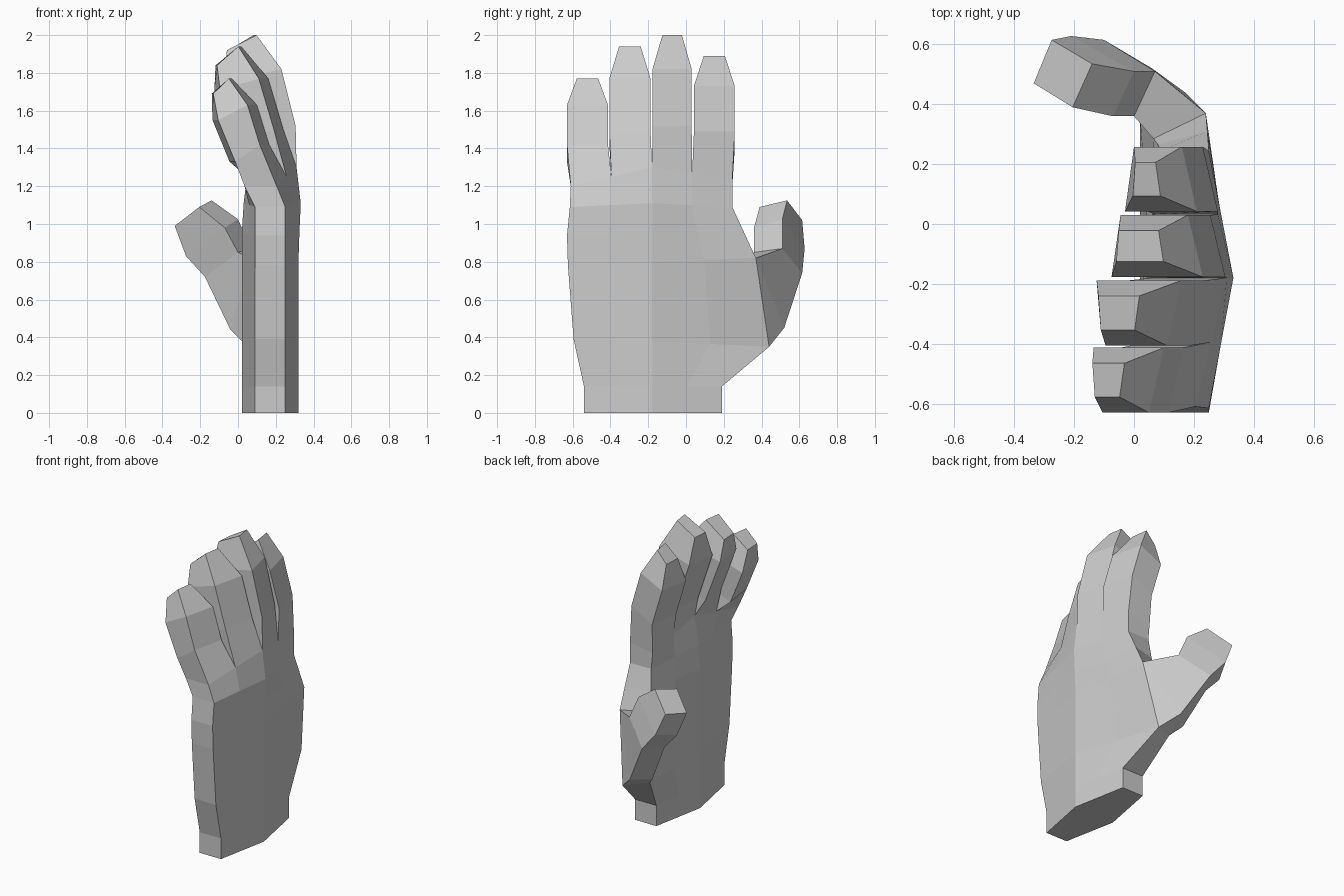
import bpy, bmesh
from mathutils import Vector

bm = bmesh.new()


def loft(sections, cap_start=False, cap_end=False, skip=()):
    """Skin a list of closed sections that have equal point counts."""
    loops = [[bm.verts.new(p) for p in s] for s in sections]
    n = len(loops[0])
    for i, (a, b) in enumerate(zip(loops, loops[1:])):
        for k in range(n):
            if (i, k) not in skip:
                j = (k + 1) % n
                bm.faces.new((a[k], a[j], b[j], b[k]))
    if cap_start:
        bm.faces.new(loops[0][::-1])
    if cap_end:
        bm.faces.new(loops[-1])


def palm_ring(left, mid, right_back, right_palm):
    """left = y, z, back x, palm x; mid = z, back x, palm x; right corners = x, y, z."""
    y, z, lb, lp = left
    mz, mb, mp = mid
    pts = [Vector(p) for p in ((lb, y, z), (mb, -0.18, mz), right_back,
                               right_palm, (mp, -0.18, mz), (lp, y, z))]
    a, b, c, d, e, f = pts
    return [a, (a + b) / 2, b, (b + c) / 2, c, d, (d + e) / 2, e, (e + f) / 2, f]


# Palm and wrist: ridged slab, with an opening on the side for the thumb
rings = [
    palm_ring((-0.54, 0, 0.25, 0.09), (0, 0.32, 0.02), (0.25, 0.19, 0), (0.09, 0.19, 0)),
    palm_ring((-0.54, 0.14, 0.25, 0.09), (0.14, 0.32, 0.02), (0.25, 0.19, 0.14), (0.09, 0.19, 0.14)),
    palm_ring((-0.595, 0.39, 0.25, 0.09), (0.38, 0.32, 0.02), (0.17, 0.44, 0.35), (0.02, 0.36, 0.38)),
    palm_ring((-0.625, 0.78, 0.25, 0.09), (0.80, 0.32, 0.02), (0.24, 0.37, 0.82), (0.065, 0.285, 0.82)),
    palm_ring((-0.63, 0.94, 0.25, 0.09), (0.95, 0.325, 0.02), (0.245, 0.31, 0.95), (0.08, 0.265, 0.95)),
    palm_ring((-0.615, 1.09, 0.25, 0.09), (1.11, 0.332, 0.03), (0.25, 0.245, 1.09), (0.09, 0.245, 1.09)),
    palm_ring((-0.61, 1.20, 0.205, 0.035), (1.30, 0.31, 0.06), (0.25, 0.245, 1.23), (0.08, 0.245, 1.20)),
]
loft(rings, cap_start=True, skip={(2, 4)})

# Fingers: y limits, thicker side, then (back x, z, palm x, z) for middle, upper joint and tip
fingers = [
    (-0.63, -0.413, 1, [(0.14, 1.42, -0.03, 1.33), (0.075, 1.63, -0.12, 1.55), (-0.04, 1.77, -0.135, 1.69)]),
    (-0.406, -0.188, 1, [(0.215, 1.50, 0.00, 1.42), (0.135, 1.77, -0.11, 1.71), (0.01, 1.94, -0.115, 1.84)]),
    (-0.177, 0.03, -1, [(0.28, 1.52, 0.05, 1.42), (0.205, 1.82, -0.06, 1.75), (0.09, 2.0, -0.055, 1.92)]),
    (0.042, 0.258, -1, [(0.255, 1.49, 0.06, 1.40), (0.185, 1.73, -0.015, 1.65), (0.08, 1.89, 0.0, 1.81)]),
]
top = rings[-1]
for i, (y0, y1, side, joints) in enumerate(fingers):
    sections = [[top[i], top[i + 1], top[8 - i], top[9 - i]]]
    for k, (bx, bz, px, pz) in enumerate(joints):
        inset = 0.052 if k == 2 else 0.0
        db, dp = (0.008, 0.004) if k == 2 else (0.025, 0.015)
        a, b = y0 + inset, y1 - inset
        sections.append([(bx - side * db, a, bz), (bx + side * db, b, bz),
                         (px - side * dp, b, pz), (px + side * dp, a, pz)])
    loft(sections, cap_end=True)

# Thumb: grows out of the side opening; corners run low palm, high palm, high back, low back
low_back, low_palm = rings[2][4:6]
high_back, high_palm = rings[3][4:6]
loft([
    [low_palm, high_palm, high_back, low_back],
    [(-0.04, 0.42, 0.44), high_palm, high_back, (0.06, 0.52, 0.45)],
    [(-0.175, 0.48, 0.72), (0.0, 0.36, 0.85), (0.07, 0.51, 0.87), (-0.10, 0.615, 0.74)],
    [(-0.275, 0.49, 0.83), (-0.07, 0.36, 0.98), (0.0, 0.51, 1.025), (-0.21, 0.628, 0.87)],
    [(-0.335, 0.47, 0.99), (-0.205, 0.39, 1.09), (-0.14, 0.535, 1.125), (-0.275, 0.615, 1.02)],
], cap_end=True)

# Weld all parts into one flat-shaded skin
bmesh.ops.remove_doubles(bm, verts=bm.verts[:], dist=0.0005)
bmesh.ops.dissolve_degenerate(bm, edges=bm.edges[:], dist=0.0005)
# the pinched thumb root leaves a zero-width face on the opening's upper edge
bad = [f for f in bm.faces if f.calc_area() < 1e-6]
bmesh.ops.delete(bm, geom=bad, context='FACES_ONLY')
bmesh.ops.recalc_face_normals(bm, faces=bm.faces[:])
mesh = bpy.data.meshes.new("hand")
bm.to_mesh(mesh)
bm.free()
bpy.context.collection.objects.link(bpy.data.objects.new("hand", mesh))
